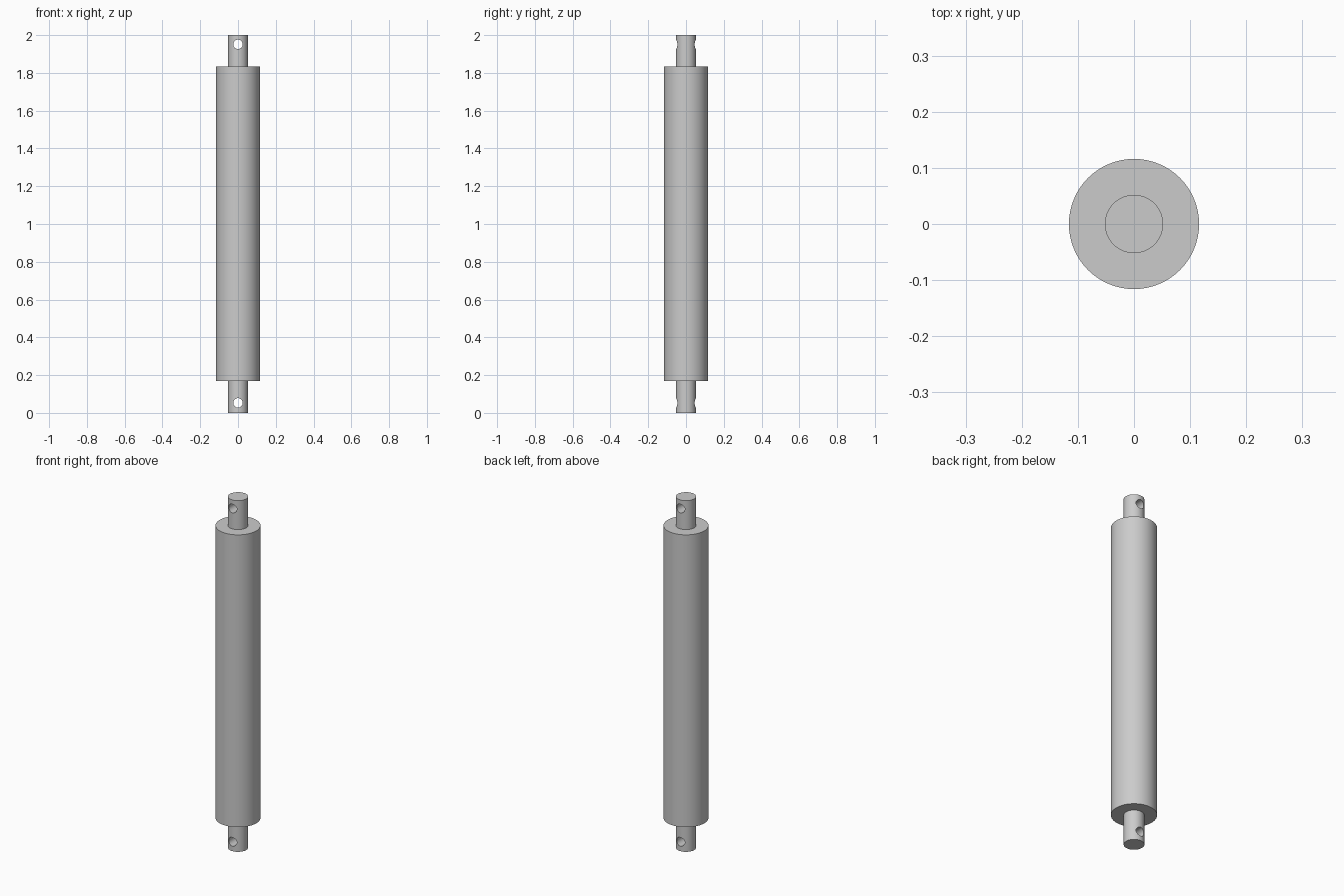
import bpy
import math

old = bpy.data.objects.get("Cube")
if old:
    bpy.data.objects.remove(old, do_unlink=True)

# Single grey metal
GREY = (0.6, 0.6, 0.6, 1.0)
metal = bpy.data.materials.new("grey metal")
metal.use_nodes = True
metal.diffuse_color = GREY
metal.node_tree.nodes["Principled BSDF"].inputs["Base Color"].default_value = GREY


def cylinder(name, radius, low, high, sides=64):
    """Upright cylinder between two heights."""
    bpy.ops.mesh.primitive_cylinder_add(
        vertices=sides, radius=radius, depth=high - low,
        location=(0, 0, (low + high) / 2))
    obj = bpy.context.object
    obj.name = name
    obj.data.materials.append(metal)
    return obj


def smooth(obj):
    bpy.ops.object.select_all(action="DESELECT")
    obj.select_set(True)
    bpy.context.view_layer.objects.active = obj
    bpy.ops.object.shade_smooth_by_angle(angle=math.radians(30))


def end_pin(name, low, high, hole_z):
    """Pin with a round hole drilled from front to back."""
    pin = cylinder(name, 0.052, low, high)
    bpy.ops.mesh.primitive_cylinder_add(
        vertices=32, radius=0.025, depth=0.3,
        location=(0, 0, hole_z), rotation=(math.pi / 2, 0, 0))
    cutter = bpy.context.object
    cutter.data.materials.append(metal)
    drill = pin.modifiers.new("pin hole", "BOOLEAN")
    drill.operation = "DIFFERENCE"
    drill.solver = "EXACT"
    drill.object = cutter
    bpy.context.view_layer.objects.active = pin
    bpy.ops.object.modifier_apply(modifier=drill.name)
    bpy.data.objects.remove(cutter, do_unlink=True)
    smooth(pin)


# Main barrel and the drilled pins at its ends
smooth(cylinder("barrel", 0.116, 0.17, 1.835))
end_pin("lower_pin", 0.0, 0.17, 0.053)
end_pin("upper_pin", 1.835, 2.0, 1.951)
